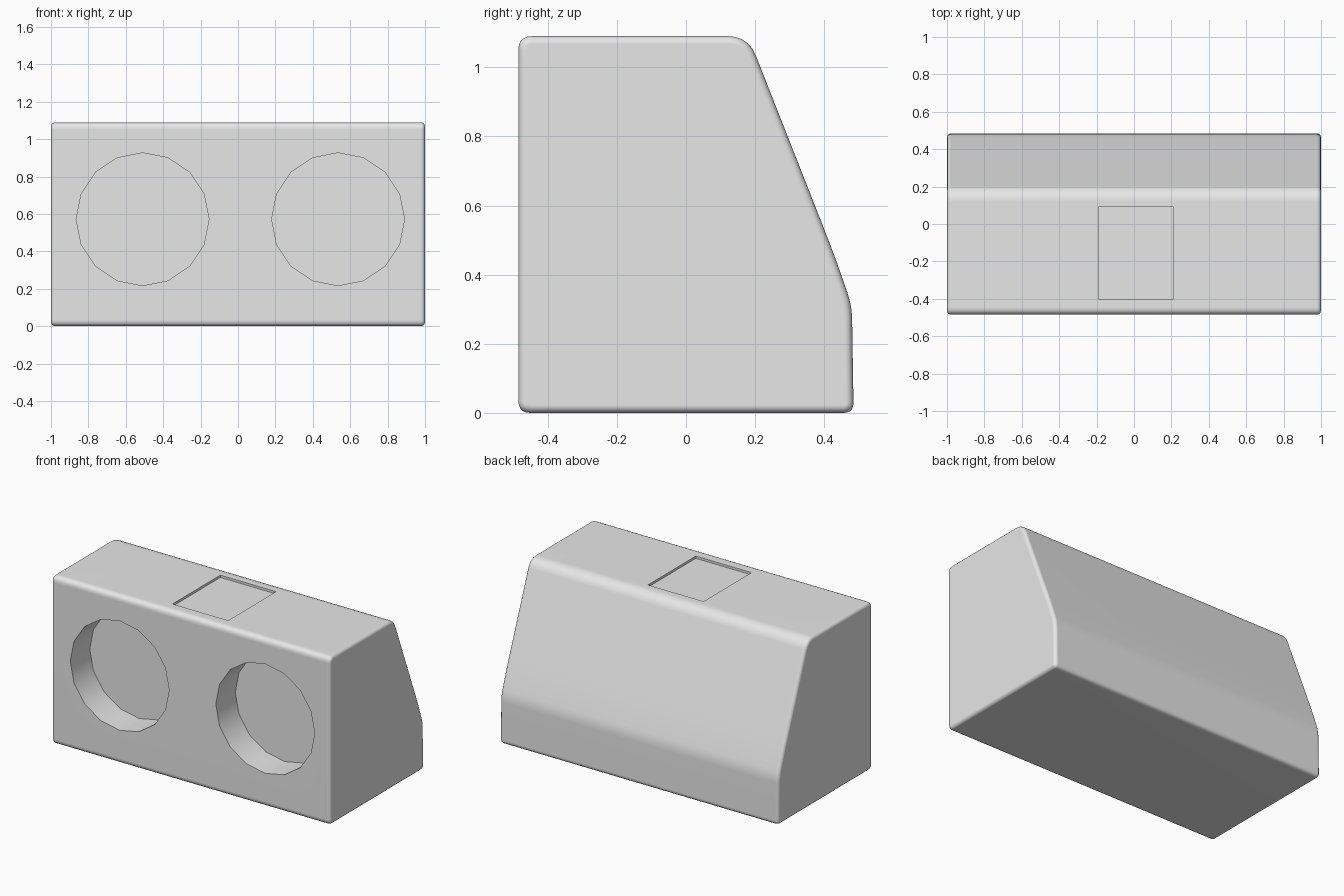
import bpy
import bmesh
import math
from mathutils import Vector

old = bpy.data.objects.get("Cube")
if old:
    bpy.data.objects.remove(old, do_unlink=True)

# Single plain grey
grey = bpy.data.materials.new("plain grey")
grey.use_nodes = True
colour = (0.8, 0.8, 0.8, 1)
grey.diffuse_color = colour
grey.node_tree.nodes["Principled BSDF"].inputs["Base Color"].default_value = colour


def make_object(name, bm):
    bmesh.ops.recalc_face_normals(bm, faces=bm.faces)
    mesh = bpy.data.meshes.new(name)
    bm.to_mesh(mesh)
    bm.free()
    mesh.materials.append(grey)
    obj = bpy.data.objects.new(name, mesh)
    bpy.context.collection.objects.link(obj)
    return obj


def rounded(corners, steps=5):
    """Replace each (y, z, cut) corner with a short smooth curve."""
    points = []
    for i, (y, z, cut) in enumerate(corners):
        here = Vector((y, z))
        before = Vector(corners[i - 1][:2]) - here
        after = Vector(corners[(i + 1) % len(corners)][:2]) - here
        a = here + before.normalized() * cut
        b = here + after.normalized() * cut
        for s in range(steps + 1):
            t = s / steps
            points.append(a * (1 - t) ** 2 + here * 2 * t * (1 - t) + b * t * t)
    return points


# Body: rounded side profile swept across the width
profile = rounded([(-0.485, 0, 0.035), (0.485, 0, 0.03), (0.48, 0.31, 0.04),
                   (0.43, 0.455, 0.08), (0.18, 1.09, 0.06), (-0.485, 1.09, 0.04)])
bm = bmesh.new()
side = bm.faces.new([bm.verts.new((-1, p.x, p.y)) for p in profile])
swept = bmesh.ops.extrude_face_region(bm, geom=[side], use_keep_orig=True)
bmesh.ops.translate(bm, vec=(2, 0, 0),
                    verts=[g for g in swept["geom"] if isinstance(g, bmesh.types.BMVert)])
rims = [e for e in bm.edges if abs(e.verts[0].co.x - e.verts[1].co.x) < 0.01]
bmesh.ops.bevel(bm, geom=rims, offset=0.022, segments=3, profile=0.5, affect="EDGES")
body = make_object("body", bm)

# Cutters: two round front recesses and a shallow square recess on top
cutters = []
for name, x in (("right_recess", -0.51), ("left_recess", 0.535)):
    bm = bmesh.new()
    bmesh.ops.create_cone(bm, cap_ends=True, segments=16, radius1=0.355, radius2=0.355, depth=0.4)
    cutter = make_object(name + "_cutter", bm)
    cutter.rotation_euler.x = math.pi / 2
    cutter.location = (x, -0.485, 0.572)
    cutters.append(cutter)
bm = bmesh.new()
bmesh.ops.create_cube(bm, size=1)
bmesh.ops.scale(bm, vec=(0.4, 0.49, 0.03), verts=bm.verts)
cutter = make_object("top_recess_cutter", bm)
cutter.location = (0.01, -0.155, 1.09)
cutters.append(cutter)

bpy.context.view_layer.objects.active = body
body.select_set(True)
for cutter in cutters:
    cutter.hide_render = True
    cut = body.modifiers.new(cutter.name, "BOOLEAN")
    cut.operation = "DIFFERENCE"
    cut.solver = "EXACT"
    cut.object = cutter
    bpy.ops.object.modifier_apply(modifier=cut.name)
    bpy.data.objects.remove(cutter, do_unlink=True)

# Soft outer edges, crisp recess rims
bpy.ops.object.shade_smooth_by_angle(angle=math.radians(35))
soft = body.modifiers.new("soft_edges", "WEIGHTED_NORMAL")
soft.keep_sharp = True
